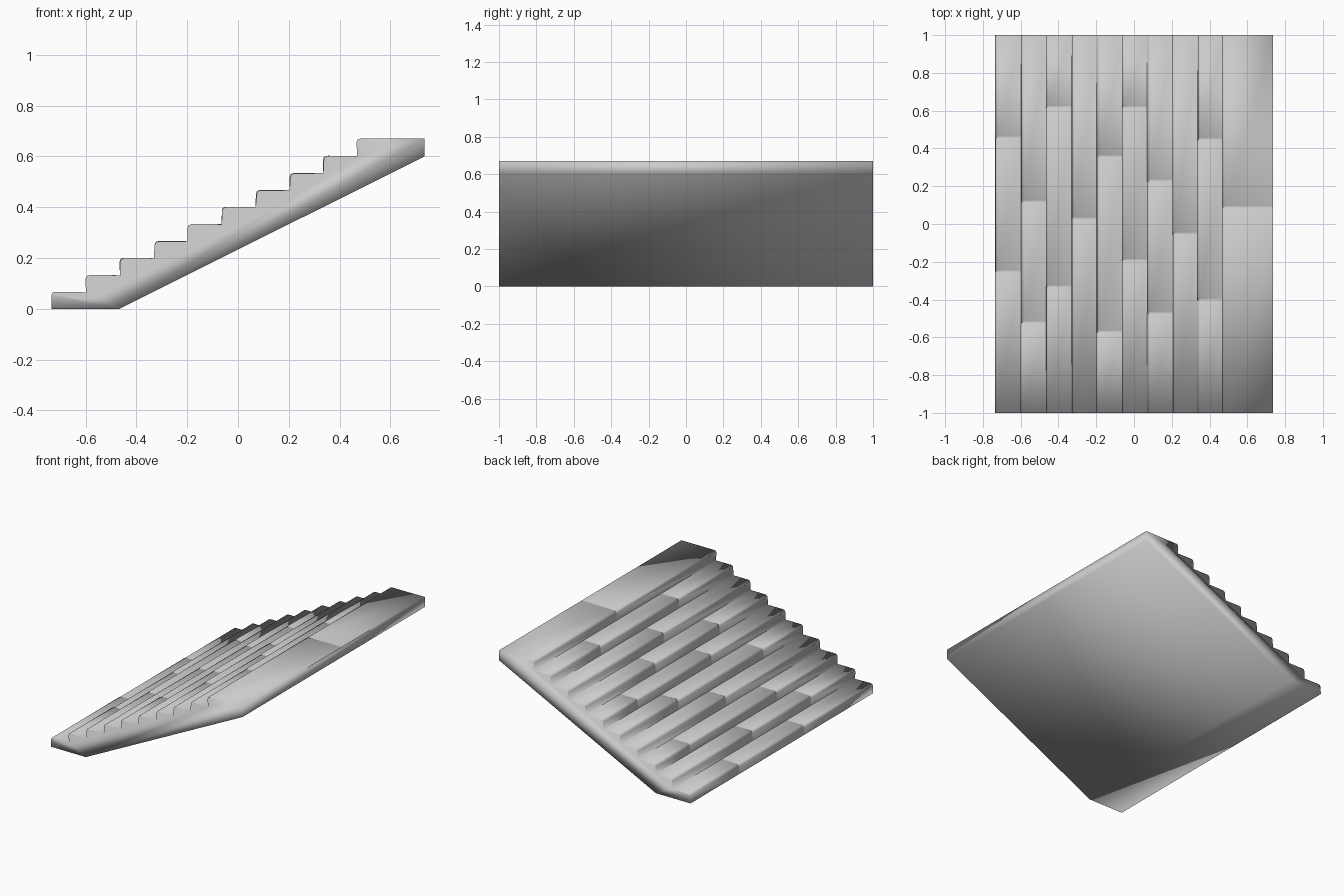
import bpy, bmesh, random

if "Cube" in bpy.data.objects:
    bpy.data.objects.remove(bpy.data.objects["Cube"])

random.seed(4)
N, RISE, RUN = 10, 0.067, 0.1335
X0, X1 = -0.735, 0.735
# y positions of the joints between blocks, one row per step
JOINTS = [[-0.25, 0.46], [-0.52, 0.12], [-0.33, 0.62], [0.03], [-0.57, 0.36],
          [-0.19, 0.62], [-0.47, 0.23], [-0.05], [-0.40, 0.45], [0.09]]

bm = bmesh.new()
# inner corner lines shared by each tread and the next riser
corners = [(X0, 0.0)]
corners += [(X0 + RUN * i + 0.003, RISE * i - 0.002) for i in range(1, N)]
corners += [(X1, RISE * N)]


def jitter():
    return random.uniform(0, 0.008), random.uniform(0, 0.003)


def section(i, y, dx, dz, groove=0.0):
    """Riser foot, worn nosing and tread end of one step at a given y."""
    x = X0 + RUN * i + dx + groove
    z = RISE * (i + 1) - dz - groove
    pts = [corners[i], (x, z - 0.015), (x + 0.004, z - 0.004),
           (x + 0.015, z), corners[i + 1]]
    return [bm.verts.new((px, y, pz)) for px, pz in pts]


# worn stone steps, each a strip of blocks with grooved joints
left, right = [], []
for i in range(N):
    off = (0, 0) if i in (0, N - 1) else jitter()
    rows = [section(i, -1, *off)]
    for y in JOINTS[i]:
        rows.append(section(i, y - 0.006, *off))
        nxt = jitter()
        rows.append(section(i, y, max(off[0], nxt[0]), max(off[1], nxt[1]), 0.005))
        off = nxt
        rows.append(section(i, y + 0.006, *off))
    rows.append(section(i, 1, *off))
    for a, b in zip(rows, rows[1:]):
        for k in range(4):
            bm.faces.new((a[k], a[k + 1], b[k + 1], b[k]))
    left += rows[0] if i == 0 else rows[0][1:]
    right += rows[-1] if i == 0 else rows[-1][1:]

# back edge, sloping underside and flat foot
under = [(X1, 0.60), (X0 + 2 * RUN, 0.0)]
la = [bm.verts.new((x, -1, z)) for x, z in under]
rb = [bm.verts.new((x, 1, z)) for x, z in under]
chain_l = [left[-1]] + la + [left[0]]
chain_r = [right[-1]] + rb + [right[0]]
for k in range(3):
    bm.faces.new((chain_l[k], chain_l[k + 1], chain_r[k + 1], chain_r[k]))

# side walls
bm.faces.new(left + la)
bm.faces.new(right + rb)

bmesh.ops.remove_doubles(bm, verts=bm.verts, dist=0.0005)
bmesh.ops.recalc_face_normals(bm, faces=bm.faces)
for f in bm.faces:
    f.smooth = True
me = bpy.data.meshes.new("stone_stairs")
bm.to_mesh(me)
bm.free()
stairs = bpy.data.objects.new("stone_stairs", me)
bpy.context.collection.objects.link(stairs)
